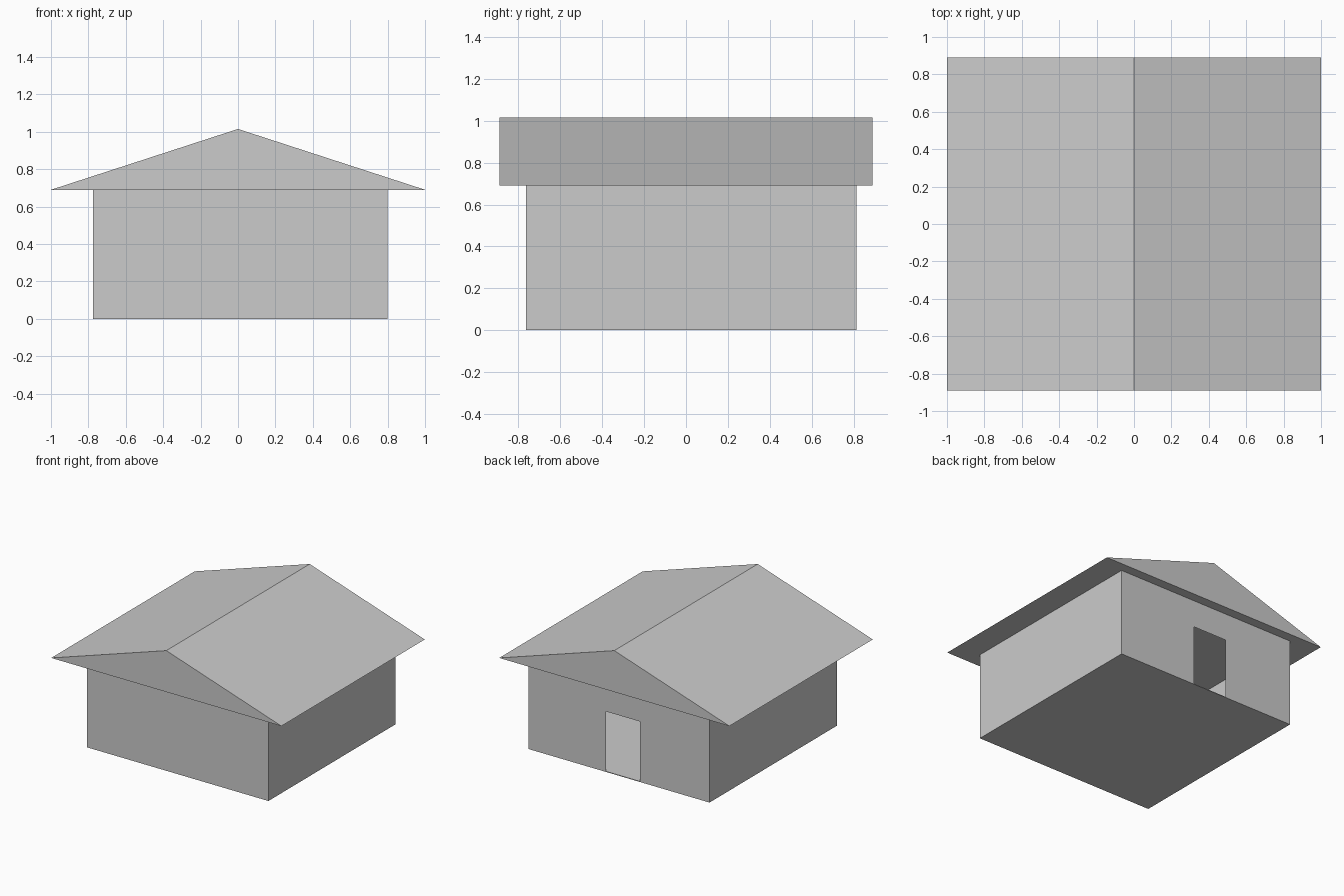
import bpy, bmesh

if "Cube" in bpy.data.objects:
    bpy.data.objects.remove(bpy.data.objects["Cube"])

X0, X1 = -0.775, 0.80      # walls, left and right
Y0, Y1 = -0.765, 0.815     # walls, front and back
FLOOR, EAVE, RIDGE = 0.005, 0.69, 1.015
DOOR_L, DOOR_R, DOOR_H = -0.17, 0.125, 0.475


def finish(name, bm):
    mesh = bpy.data.meshes.new(name)
    bm.to_mesh(mesh)
    bm.free()
    obj = bpy.data.objects.new(name, mesh)
    bpy.context.collection.objects.link(obj)
    return obj


def prism(name, profile, offset):
    """Closed solid: a flat profile extruded along an offset."""
    bm = bmesh.new()
    face = bm.faces.new([bm.verts.new(p) for p in profile])
    ext = bmesh.ops.extrude_face_region(bm, geom=[face], use_keep_orig=True)
    verts = [g for g in ext["geom"] if isinstance(g, bmesh.types.BMVert)]
    bmesh.ops.translate(bm, verts=verts, vec=offset)
    bmesh.ops.recalc_face_normals(bm, faces=bm.faces)
    return finish(name, bm)


# Thin floor slab
prism("floor", [(X0, Y0, 0), (X1, Y0, 0), (X1, Y1, 0), (X0, Y1, 0)], (0, 0, FLOOR))

# Gabled roof with a flat underside that is also the ceiling
prism("roof", [(-1, -0.89, EAVE), (1, -0.89, EAVE), (0, -0.89, RIDGE)], (0, 1.78, 0))

# Single-sheet walls: left, front and right in one run, then the back with its doorway
bm = bmesh.new()
run = [(X0, Y1), (X0, Y0), (X1, Y0), (X1, Y1)]
low = [bm.verts.new((x, y, 0)) for x, y in run]
high = [bm.verts.new((x, y, EAVE)) for x, y in run]
for i in range(3):
    bm.faces.new((low[i], low[i + 1], high[i + 1], high[i]))
door = [bm.verts.new((x, Y1, z)) for x, z in
        ((DOOR_R, 0), (DOOR_R, DOOR_H), (DOOR_L, DOOR_H), (DOOR_L, 0))]
bm.faces.new([low[3], *door, low[0], high[0], high[3]])
finish("walls", bm)
